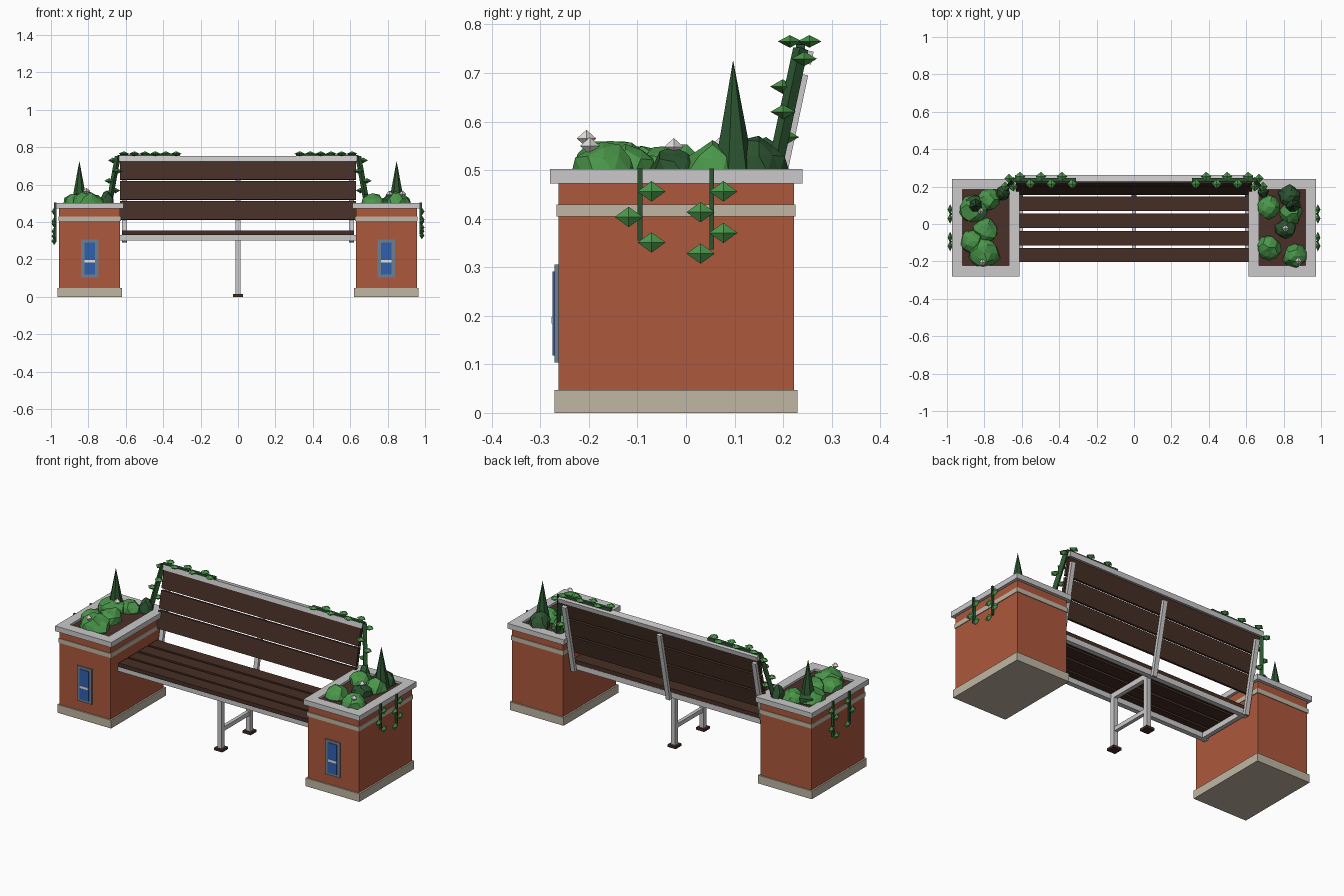
import bpy, bmesh, math, random
from mathutils import Vector, Matrix

if "Cube" in bpy.data.objects:
    bpy.data.objects.remove(bpy.data.objects["Cube"])

random.seed(4)


def mat(name, hexcol):
    m = bpy.data.materials.new(name)
    c = [int(hexcol[i:i + 2], 16) / 255 for i in (0, 2, 4)]
    lin = [x / 12.92 if x <= 0.04045 else ((x + 0.055) / 1.055) ** 2.4 for x in c]
    m.diffuse_color = (*lin, 1)
    m.use_nodes = True
    m.node_tree.nodes["Principled BSDF"].inputs["Base Color"].default_value = m.diffuse_color
    return m


BRICK = mat("brick red", "AE583C")
STONE = mat("beige stone", "C0B7A4")
GREY = mat("light grey", "CBC9C9")
WOOD = mat("dark brown wood", "452E25")
SOIL = mat("soil brown", "4A3028")
GREEN = mat("leaf green", "4A964A")
DARK = mat("dark green", "2C5430")
BLUE = mat("panel blue", "3060AE")
FRAME = mat("slate frame", "6E7F8F")
WHITE = mat("white", "E4E1DE")


def obj(name, bm, material):
    bmesh.ops.recalc_face_normals(bm, faces=bm.faces)
    me = bpy.data.meshes.new(name)
    bm.to_mesh(me)
    bm.free()
    me.materials.append(material)
    o = bpy.data.objects.new(name, me)
    bpy.context.collection.objects.link(o)
    return o


def box(bm, x0, x1, y0, y1, z0, z1, m=Matrix()):
    t = Matrix.Translation(((x0 + x1) / 2, (y0 + y1) / 2, (z0 + z1) / 2))
    s = Matrix.Diagonal((abs(x1 - x0), y1 - y0, z1 - z0, 1))
    bmesh.ops.create_cube(bm, size=1, matrix=m @ t @ s)


def boxes(name, material, items, m=Matrix()):
    bm = bmesh.new()
    for b in items:
        box(bm, *b, m)
    return obj(name, bm, material)


def beam(bm, a, b, w):
    a, b = Vector(a), Vector(b)
    r = (b - a).to_track_quat('Z', 'Y').to_matrix().to_4x4()
    m = Matrix.Translation((a + b) / 2) @ r @ Matrix.Diagonal((w, w, (b - a).length, 1))
    bmesh.ops.create_cube(bm, size=1, matrix=m)


def leaf(bm, c, rx, ry, rz):
    # flattened octahedron
    c = Vector(c)
    ring = [bm.verts.new(c + Vector(d)) for d in ((rx, 0, 0), (0, ry, 0), (-rx, 0, 0), (0, -ry, 0))]
    for z in (rz, -rz):
        tip = bm.verts.new(c + Vector((0, 0, z)))
        for i in range(4):
            bm.faces.new((ring[i], ring[(i + 1) % 4], tip))


def bush(bm, x, y, r, h):
    g = bmesh.ops.create_icosphere(bm, subdivisions=2, radius=1)
    for v in g['verts']:
        k = random.uniform(0.84, 1.08)
        v.co = Vector((x + v.co.x * r * k, y + v.co.y * r * k, 0.495 + v.co.z * h * k))


# bushes: (x, y, radius, height), flowers: (x, y, z)
BUSHES = {
    -1: [(-.866, -.09, .065, .06), (-.80, -.155, .085, .07), (-.79, -.035, .07, .065),
         (-.86, .08, .075, .06), (-.78, .13, .06, .055)],
    1: [(.72, .09, .065, .055), (.84, .055, .06, .065), (.72, -.125, .065, .055),
        (.86, -.17, .065, .065)]}
SHRUBS = {-1: [(-.70, .165, .04, .07), (-.85, .10, .06, .05)],
          1: [(.83, .15, .062, .075), (.81, -.025, .055, .05), (.69, .17, .03, .06)]}
FLOWERS = {-1: [(-.81, -.205, .565), (-.82, .07, .55)],
           1: [(.81, -.025, .548), (.88, -.198, .55)]}

for s, side in ((-1, "left"), (1, "right")):
    cx = s * 0.793
    # planter body, plinth, band and cap
    boxes(side + "_planter_body", BRICK, [(cx - .163, cx + .163, -.263, .222, .02, .472)])
    boxes(side + "_planter_plinth", STONE, [(cx - .172, cx + .172, -.271, .23, 0, .047)])
    boxes(side + "_planter_band", STONE, [(cx - .167, cx + .167, -.267, .226, .404, .429)])
    boxes(side + "_planter_cap", GREY, [
        (cx - .18, cx + .18, -.28, -.222, .472, .502),
        (cx - .18, cx + .18, .185, .24, .472, .502),
        (cx - .18, cx - .125, -.222, .185, .472, .502),
        (cx + .125, cx + .18, -.222, .185, .472, .502)])
    boxes(side + "_soil", SOIL, [(cx - .125, cx + .125, -.222, .185, .465, .49)])
    # front plaque
    boxes(side + "_plaque_frame", FRAME, [(cx - .047, cx + .047, -.2705, -.262, .104, .306)])
    boxes(side + "_plaque_panel", BLUE, [(cx - .029, cx + .029, -.2745, -.27, .118, .291)])
    boxes(side + "_plaque_stripe", WHITE, [(cx - .029, cx + .029, -.2765, -.274, .184, .197)])
    # planting
    for name, mt, data in (("bushes", GREEN, BUSHES), ("dark_shrubs", DARK, SHRUBS)):
        bm = bmesh.new()
        for b in data[s]:
            bush(bm, *b)
        obj(side + "_" + name, bm, mt)
    bm = bmesh.new()
    for f in FLOWERS[s]:
        leaf(bm, f, .02, .02, .018)
    obj(side + "_flowers", bm, WHITE)
    bm = bmesh.new()
    bmesh.ops.create_cone(bm, cap_ends=True, segments=7, radius1=.045, radius2=0, depth=.237,
                          matrix=Matrix.Translation((s * .848, .097, .608)))
    obj(side + "_conifer", bm, DARK)
    # hanging vines on the outer face
    stems, leaves = bmesh.new(), bmesh.new()
    drop = .04 if s < 0 else 0
    for y, z1, n, d in ((-.095, .355, 3, 1), (.053, .336, 4, 1)):
        box(stems, s * .971, s * .983, y - .005, y + .005, z1 - drop, .503)
        for i in range(n):
            step = (.105 / 2 if n == 3 else .128 / 3) + drop / n
            dy = .024 if i % 2 == 0 else -.023
            leaf(leaves, (s * .983, y + dy, .456 - i * step), .014, .029, .021)
    # vine climbing the backrest and running along the top rail
    p = [(s * .69, .18, .49), (s * .643, .236, .75), (s * .31, .236, .757)]
    beam(stems, p[0], p[1], .022)
    beam(stems, p[1], p[2], .018)
    for t, dx, dy in ((.3, -.02, .01), (.5, .022, -.008), (.7, -.012, -.02), (.92, .022, .012)):
        c = Vector(p[0]).lerp(Vector(p[1]), t)
        leaf(leaves, (c.x + s * dx, c.y + dy, c.z), .026, .026, .015)
    for i in range(6):
        leaf(leaves, (s * (.61 - i * .056), .254 if i % 2 == 0 else .214, .765), .028, .025, .013)
    obj(side + "_vine_stems", stems, DARK)
    obj(side + "_vine_leaves", leaves, GREEN)

# seat slats
boxes("seat_slats", WOOD, [(-.62, .62, y, y + .077, .33, .353)
                           for y in (-.204, -.114, -.021, .070)])
# seat frame: rails, end bars and centre bar
boxes("seat_frame", GREY,
      [(-.63, .63, y, y + .028, .30, .33) for y in (-.195, .12)]
      + [(x - .012, x + .012, -.167, .12, .30, .33) for x in (-.605, 0, .605)])
# centre legs with stretcher and feet
boxes("centre_legs", GREY, [(-.013, .013, y - .014, y + .014, .01, .302) for y in (-.155, .105)]
      + [(-.01, .01, -.141, .091, .105, .129)])
boxes("leg_feet", WOOD, [(-.026, .026, y - .026, y + .026, 0, .014) for y in (-.155, .105)])

# leaning backrest: planks, posts and top rail in a tilted local frame
lean = Matrix.Translation((0, .155, .414)) @ Matrix.Rotation(math.radians(-12), 4, 'X')
boxes("back_planks", WOOD, [(-.63, .63, 0, .018, v, v + .099) for v in (0, .1095, .219)], lean)
boxes("back_posts", GREY, [(x - .013, x + .013, .0175, .036, -.118, .295)
                           for x in (-.607, 0, .607)], lean)
boxes("back_top_rail", GREY, [(-.637, .637, 0, .037, .318, .345)], lean)
